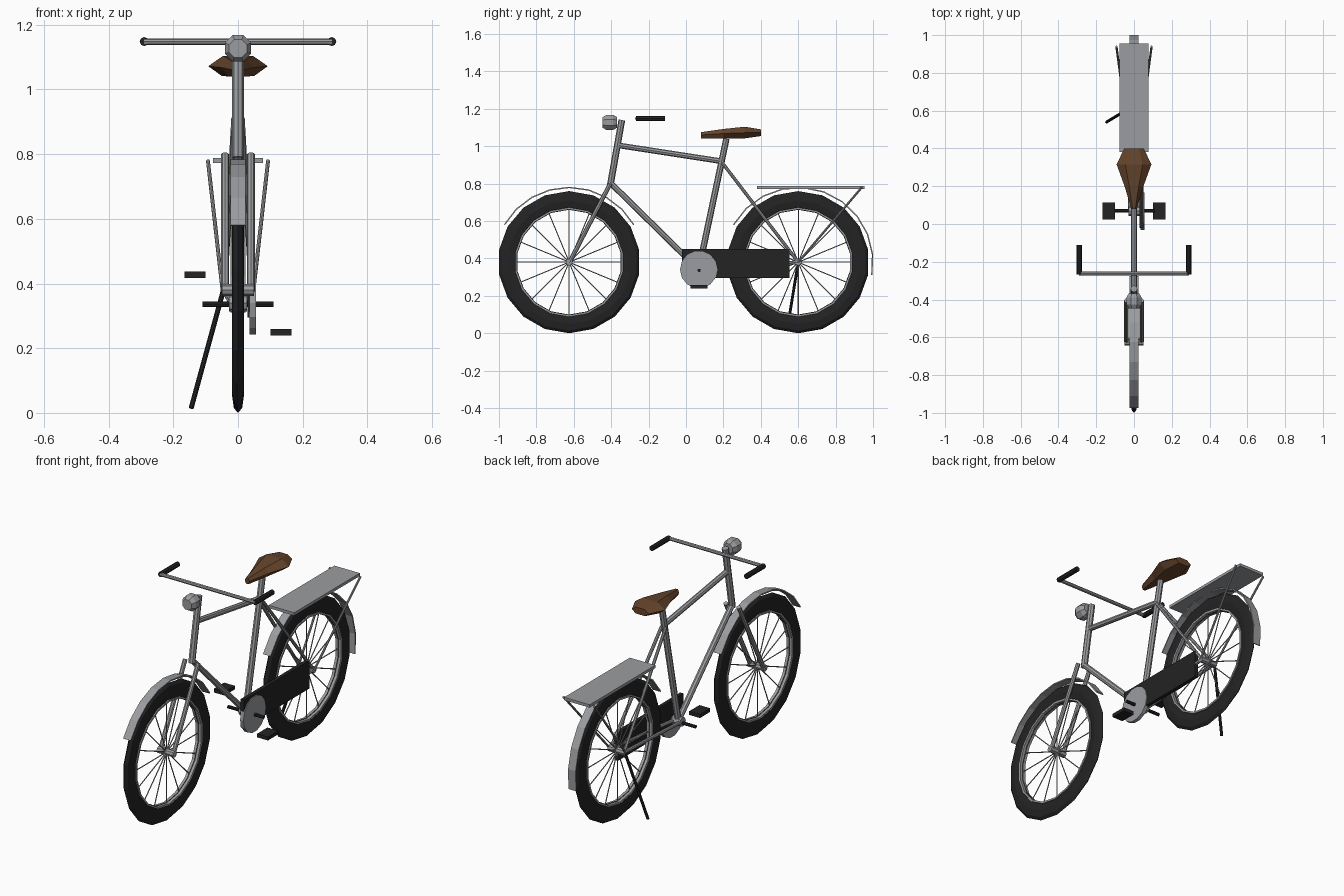
import bpy, bmesh, math
from mathutils import Vector

if "Cube" in bpy.data.objects:
    bpy.data.objects.remove(bpy.data.objects["Cube"])


def mat(name, c):
    m = bpy.data.materials.new(name)
    m.diffuse_color = (*c, 1)
    m.use_nodes = True
    m.node_tree.nodes["Principled BSDF"].inputs["Base Color"].default_value = m.diffuse_color
    return m


GREY = mat("steel grey", (0.33, 0.335, 0.35))
BLACK = mat("rubber black", (0.017, 0.017, 0.017))
BROWN = mat("leather brown", (0.13, 0.058, 0.025))


def finish(name, bm, m):
    bmesh.ops.recalc_face_normals(bm, faces=bm.faces[:])
    me = bpy.data.meshes.new(name)
    bm.to_mesh(me)
    bm.free()
    me.materials.append(m)
    ob = bpy.data.objects.new(name, me)
    bpy.context.collection.objects.link(ob)
    return ob


def add_tube(bm, a, b, r, n=8):
    a, b = Vector(a), Vector(b)
    d = b - a
    vs = bmesh.ops.create_cone(bm, cap_ends=True, segments=n, radius1=r,
                               radius2=r, depth=d.length)["verts"]
    q = Vector((0, 0, 1)).rotation_difference(d.normalized())
    for v in vs:
        v.co = q @ v.co + (a + b) / 2


def tube(name, a, b, r, m=GREY, n=8):
    bm = bmesh.new()
    add_tube(bm, a, b, r, n)
    return finish(name, bm, m)


def box(name, c, s, m):
    bm = bmesh.new()
    bmesh.ops.create_cube(bm, size=1)
    for v in bm.verts:
        v.co = Vector([v.co[i] * s[i] + c[i] for i in range(3)])
    return finish(name, bm, m)


def loft(bm, rings, closed):
    """Skin a list of equal-sized point rings."""
    vs = [[bm.verts.new(p) for p in r] for r in rings]
    k, n = len(vs), len(vs[0])
    for i in range(k if closed else k - 1):
        a, b = vs[i], vs[(i + 1) % k]
        for j in range(n):
            bm.faces.new((a[j], a[(j + 1) % n], b[(j + 1) % n], b[j]))
    if not closed:
        bm.faces.new(vs[0])
        bm.faces.new(vs[-1])


def sweep(name, y, z, profile, m, a0=90, a1=450, n=18):
    """Sweep an (x, radius) profile around a wheel axle."""
    closed = a1 - a0 >= 360
    rings = []
    for i in range(n if closed else n + 1):
        t = math.radians(a0 + (a1 - a0) * i / n)
        rings.append([(x, y + r * math.cos(t), z + r * math.sin(t)) for x, r in profile])
    bm = bmesh.new()
    loft(bm, rings, closed)
    return finish(name, bm, m)


FY, RY, AZ = -0.625, 0.60, 0.38      # axle positions
BB = (0, 0.068, 0.34)                # bottom bracket

# wheels: tyre, rim, spokes, hub, mudguard
tyre = [(0.018 * math.sin(k * math.pi / 4), 0.33 + 0.05 * math.cos(k * math.pi / 4))
        for k in range(8)]
rim = [(-0.017, 0.282), (0.017, 0.282), (0.017, 0.292), (-0.017, 0.292)]
guard = [(-0.023, 0.396), (0.023, 0.396), (0.023, 0.403), (-0.023, 0.403)]
for nm, y, a0, a1, n in (("front", FY, 30, 150, 8), ("rear", RY, -10, 150, 10)):
    sweep(nm + "_tyre", y, AZ, tyre, BLACK)
    sweep(nm + "_rim", y, AZ, rim, GREY)
    sweep(nm + "_mudguard", y, AZ, guard, GREY, a0, a1, n)
    tube(nm + "_hub", (-0.05, y, AZ), (0.05, y, AZ), 0.018)
    bm = bmesh.new()
    for k in range(16):
        t = k * math.pi / 8
        add_tube(bm, (0, y, AZ),
                 (0, y + 0.286 * math.cos(t), AZ + 0.286 * math.sin(t)), 0.003, 5)
    finish(nm + "_spokes", bm, GREY)

# frame tubes
tube("head_tube", (0, -0.405, 0.79), (0, -0.343, 1.14), 0.018)
tube("top_tube", (0, -0.365, 1.005), (0, 0.20, 0.918), 0.015)
tube("down_tube", (0, -0.405, 0.805), BB, 0.016)
tube("seat_tube", BB, (0, 0.216, 1.04), 0.017)
tube("bottom_bracket", (-0.028, *BB[1:]), (0.028, *BB[1:]), 0.026)

# paired tubes
for side, s in (("left", -1), ("right", 1)):
    tube(side + "_fork_blade", (s * 0.04, -0.405, 0.80), (s * 0.04, FY, AZ - 0.005), 0.012)
    tube(side + "_seat_stay", (s * 0.012, 0.195, 0.91), (s * 0.042, RY, AZ), 0.009)
    tube(side + "_chain_stay", (s * 0.02, *BB[1:]), (s * 0.042, RY, AZ), 0.010)
    tube(side + "_rack_strut", (s * 0.048, RY, AZ), (s * 0.093, 0.94, 0.78), 0.006)
    tube(side + "_grip", (s * 0.29, -0.267, 1.148), (s * 0.29, -0.112, 1.148), 0.014, BLACK)
    box(side + "_pedal", (s * 0.133, 0.07, 0.338 - s * 0.089), (0.066, 0.09, 0.02), BLACK)

# handlebar and luggage rack
tube("handlebar", (-0.29, -0.262, 1.148), (0.29, -0.262, 1.148), 0.010)
box("luggage_rack", (0, 0.668, 0.78), (0.156, 0.575, 0.016), GREY)

# drive: chain guard, chain wheel, crank axle, kickstand
box("chain_guard", (0.04, 0.267, 0.372), (0.02, 0.575, 0.155), BLACK)
tube("chain_wheel", (0.035, *BB[1:]), (0.055, *BB[1:]), 0.1, GREY, 14)
tube("crank_axle", (-0.11, 0.07, 0.336), (0.11, 0.07, 0.336), 0.009, BLACK)
tube("kickstand", (-0.045, RY, AZ), (-0.145, 0.54, 0.014), 0.008, BLACK)

# headlamp turned around the y axis
bm = bmesh.new()
loft(bm, [[(r * math.cos((k + 0.5) * math.pi / 4), y, 1.127 + r * math.sin((k + 0.5) * math.pi / 4))
           for k in range(8)]
          for y, r in ((-0.447, 0.03), (-0.425, 0.044), (-0.39, 0.044), (-0.368, 0.03))], False)
finish("headlamp", bm, GREY)

# saddle: hexagonal sections from nose to back (y, half width, bottom, middle, top)
bm = bmesh.new()
loft(bm, [[(-w, y, m), (-w * 0.5, y, t), (w * 0.5, y, t), (w, y, m), (w * 0.55, y, b), (-w * 0.55, y, b)]
          for y, w, b, m, t in ((0.08, 0.014, 1.042, 1.06, 1.075),
                                (0.20, 0.05, 1.04, 1.068, 1.092),
                                (0.315, 0.092, 1.042, 1.072, 1.104),
                                (0.40, 0.052, 1.054, 1.072, 1.09))], False)
finish("saddle", bm, BROWN)
